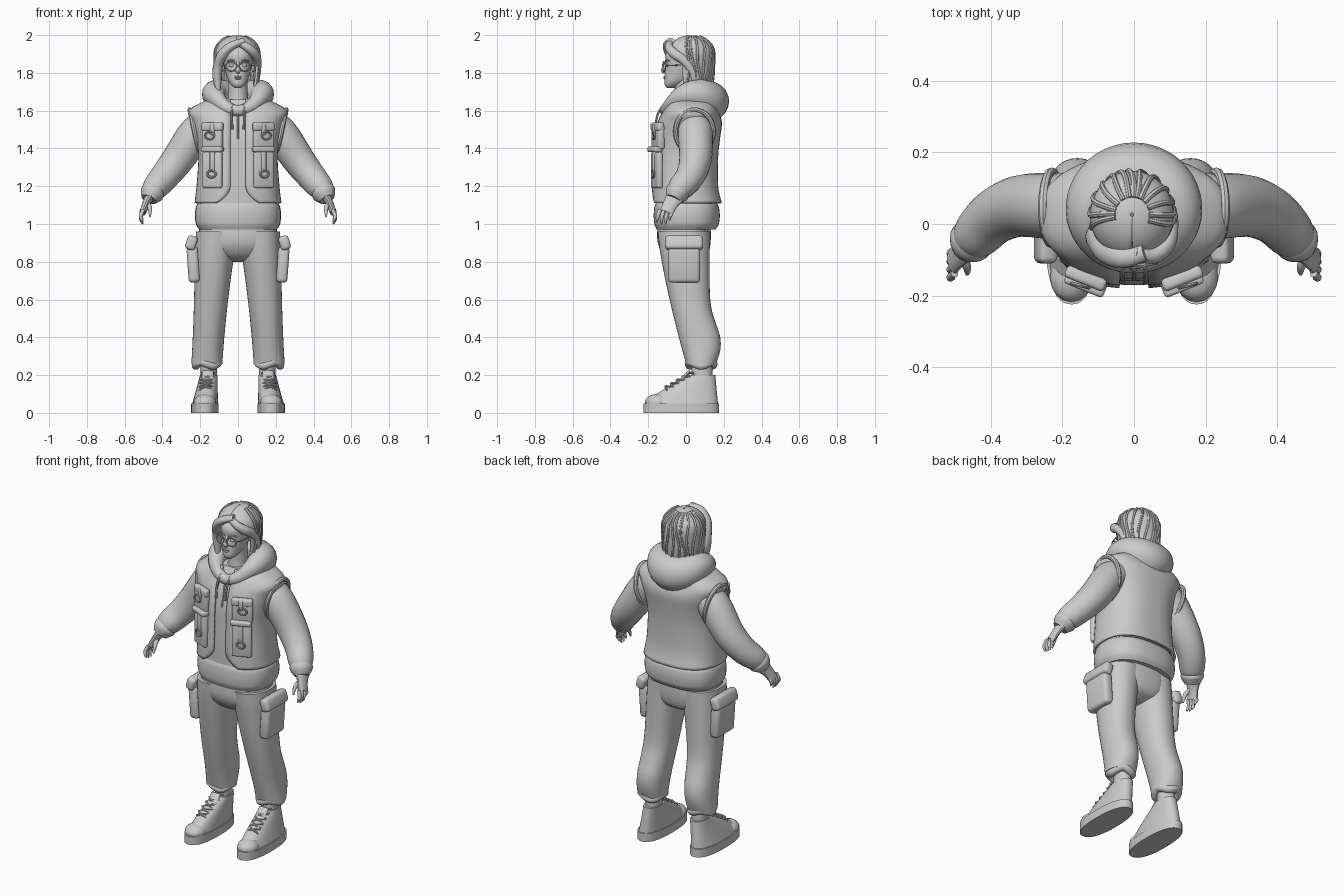
import bpy
import bmesh
from math import sin, cos, pi, radians, asin, exp, sqrt
from mathutils import Vector, Matrix

if "Cube" in bpy.data.objects:
    bpy.data.objects.remove(bpy.data.objects["Cube"], do_unlink=True)

GREY = (0.6, 0.6, 0.6, 1)
clay = bpy.data.materials.new("plain grey")
clay.use_nodes = True
clay.diffuse_color = GREY
clay.node_tree.nodes["Principled BSDF"].inputs["Base Color"].default_value = GREY
parts = []


def finish(name, bm, mirror=False, thick=0):
    """Turn a bmesh into a finished object, optionally mirrored or thickened."""
    bmesh.ops.recalc_face_normals(bm, faces=bm.faces[:])
    mesh = bpy.data.meshes.new(name)
    bm.to_mesh(mesh)
    bm.free()
    mesh.materials.append(clay)
    obj = bpy.data.objects.new(name, mesh)
    bpy.context.scene.collection.objects.link(obj)
    if thick:
        solid = obj.modifiers.new("thickness", 'SOLIDIFY')
        solid.thickness, solid.offset = thick, 0
    if mirror:
        obj.modifiers.new("mirror", 'MIRROR')
    parts.append(obj)


def fractions(n):
    return [k / n for k in range(n + 1)]


def angles(n):
    return [2 * pi * k / n for k in range(n)]


def spline(pts, steps, closed=False):
    """Catmull-Rom interpolation of tuples of any length."""
    count, out = len(pts), []

    def pick(i):
        return pts[i % count] if closed else pts[min(max(i, 0), count - 1)]

    for i in range(count if closed else count - 1):
        for s in range(steps):
            t = s / steps
            out.append([b + t * ((c - a) / 2 + t * (a - 2.5 * b + 2 * c - d / 2
                        + t * (1.5 * (b - c) + (d - a) / 2)))
                        for a, b, c, d in zip(pick(i - 1), pick(i), pick(i + 1), pick(i + 2))])
    return out if closed else out + [list(pts[-1])]


def skin(name, rows, around=True, along=False, **options):
    """Join rows of points with quads and close the ends of tubes."""
    bm = bmesh.new()
    grid = [[bm.verts.new(p) for p in row] for row in rows]
    n, m = len(grid), len(grid[0])
    for i in range(n if along else n - 1):
        for j in range(m if around else m - 1):
            here, there, k = grid[i], grid[(i + 1) % n], (j + 1) % m
            bm.faces.new((here[j], here[k], there[k], there[j]))
    if around and not along:
        bm.faces.new(grid[0])
        bm.faces.new(grid[-1])
    finish(name, bm, **options)


def loft(name, rings, power=2, n=36, steps=4, **options):
    """Level rings: x, z, half width, front y, back y and maybe a front gap."""
    gapped, rows = len(rings[0]) > 5, []
    for ring in spline(rings, steps):
        x, z, rx, front, back = ring[:5]
        cy, ry = (front + back) / 2, (back - front) / 2
        start = asin(min(max(ring[5], 0) / rx, .99) ** (power / 2)) if gapped else 0
        row = []
        for j in range(n + 1 if gapped else n):
            turn = start + (2 * pi - 2 * start) * j / n
            s, c = sin(turn), cos(turn)
            px = abs(s) ** (2 / power) * (1 if s > 0 else -1)
            py = abs(c) ** (2 / power) * (1 if c > 0 else -1)
            row.append((x + rx * px, cy - ry * py, z))
        rows.append(row)
    skin(name, rows, around=not gapped, **options)


def tube(name, pts, flat=1, ref=(0, 1, 0), closed=False, n=14, steps=4, **options):
    """Path of x, y, z, radius; flat scales the section along ref."""
    path, rows = spline(pts, steps, closed), []
    last = len(path) - 1
    for i, p in enumerate(path):
        ahead = path[(i + 1) % len(path)] if closed else path[min(i + 1, last)]
        behind = path[i - 1] if closed else path[max(i - 1, 0)]
        along = (Vector(ahead[:3]) - Vector(behind[:3])).normalized()
        side = along.cross(Vector(ref)).normalized()
        up = side.cross(along) * flat
        rows.append([Vector(p[:3]) + p[3] * (side * cos(a) + up * sin(a)) for a in angles(n)])
    skin(name, rows, along=closed, **options)


def cord(name, pts, r, **options):
    tube(name, [(*p, r) for p in pts], n=8, **options)


def hoop(name, centre, width, height, r):
    x, y, z = centre
    cord(name, [(x + width * cos(a), y + width * cos(a) / 4, z + height * sin(a)) for a in angles(12)],
         r, closed=True, steps=2, mirror=True)


def box(name, loc, size, turn=0, lean=0, bevel=.01):
    bm = bmesh.new()
    bmesh.ops.create_cube(bm, size=1)
    bmesh.ops.scale(bm, vec=size, verts=bm.verts)
    bmesh.ops.bevel(bm, geom=bm.edges[:], offset=bevel, segments=3, profile=.5, affect='EDGES')
    spin = Matrix.Rotation(radians(turn), 4, 'Z') @ Matrix.Rotation(radians(lean), 4, 'Y')
    bmesh.ops.transform(bm, matrix=Matrix.Translation(loc) @ spin, verts=bm.verts)
    finish(name, bm, mirror=True)


def ball(name, loc, size, mirror=False):
    bm = bmesh.new()
    bmesh.ops.create_uvsphere(bm, u_segments=16, v_segments=10, radius=1)
    place = Matrix.Translation(loc) @ Matrix.Diagonal((*size, 1))
    bmesh.ops.transform(bm, matrix=place, verts=bm.verts)
    finish(name, bm, mirror)


# Shoes: sole, upper, toe cap, tongue and laces
loft("shoe_sole", [(.175, z, .073, -.225, .175) for z in (0, .05)], 2.4, mirror=True)
loft("shoe_upper", [(.175 - .02 * t, .04 + .16 * t, .069 - .023 * t, -.22 + .23 * t ** 1.3, .17 - .015 * t)
                    for t in fractions(6)], 2.3, mirror=True)
ball("shoe_toe_cap", (.175, -.15, .055), (.06, .068, .045), mirror=True)
tube("shoe_tongue", [(.17, -.09, .13, .03), (.16, -.03, .17, .03), (.16, .02, .22, .03)],
     flat=.3, mirror=True)
for t in fractions(4):
    y, z, x = -.11 + .12 * t, .13 + .07 * t, .17 - .01 * t
    for s in (-1, 1):
        cord("shoe_lace", [(x - .035 * s, y + .01, z - .01), (x, y, z + .01), (x + .035 * s, y + .03, z + .01)],
             .005, mirror=True)

# Trousers: ankles, tapering legs with a full calf, gathered cuffs and hips
loft("ankle", [(.155, z, .043, .03, .14) for z in (.15, .27)], mirror=True)
loft("trouser_leg", [(.11 + .055 * t ** .8, .96 - .7 * t, .112 - .03 * sin(t * pi / 2),
                      -.15 + .15 * t ** 1.3, .125 + .06 * exp(-25 * (t - .85) ** 2))
                     for t in fractions(10)], 2.2, mirror=True)
tube("trouser_cuff", [(.163 + .06 * sin(a), .08 - .065 * cos(a), .26 + .01 * sin(3 * a), .022) for a in angles(12)],
     ref=(0, 0, 1), closed=True, mirror=True)
loft("trouser_hips", [(0, .8, .03, -.05, .05), (0, .83, .15, -.11, .11), (0, .9, .21, -.15, .13),
                      (0, 1, .2, -.15, .13)], 2.4)
box("cargo_pocket", (.237, -.01, .785), (.06, .17, .19), lean=4, bevel=.02)
box("cargo_flap", (.247, -.01, .9), (.055, .2, .075), lean=-18, bevel=.018)

# Hooded top: body, waistband, sleeves, hood and strings
torso = spline([(0, 1.11, .21, -.16, .17), (0, 1.2, .2, -.16, .15), (0, 1.35, .19, -.155, .15),
                (0, 1.45, .2, -.15, .16), (0, 1.54, .225, -.13, .17), (0, 1.6, .24, -.1, .15),
                (0, 1.66, .13, -.07, .13)], 4)
loft("sweater_body", torso, 2.5, steps=1)
loft("sweater_waistband", [(0, .97 + .15 * t, .205 + .023 * s, -.155 - .016 * s, .155 + .024 * s)
                           for t in fractions(6) for s in [sqrt(abs(sin(pi * t)))]], 2.5)
tube("sleeve", [(.17, .05, 1.52, .09), (.23, .05, 1.47, .093), (.32, .05, 1.34, .086), (.39, .02, 1.25, .077),
                (.44, -.03, 1.19, .068), (.46, -.05, 1.16, .05)], n=24, mirror=True)
tube("sleeve_cuff", [(.445, -.035, 1.18, .06), (.457, -.05, 1.16, .063), (.472, -.067, 1.13, .042)],
     n=24, mirror=True)
hood = []
for a in angles(12):
    rear = (1 - cos(a)) / 2
    hood.append((.125 * sin(a), -.11 + .24 * rear, 1.6 + .05 * rear + .06 * sin(a) ** 2, .028 + .07 * rear))
tube("hood", hood, flat=1.05, ref=(0, 0, 1), closed=True, n=20)
cord("drawstring", [(.03, -.12, 1.63), (.033, -.15, 1.58), (.03, -.165, 1.5)], .006, mirror=True)
cord("neck_zip", [(0, -.12, 1.6), (0, -.135, 1.54), (0, -.155, 1.45)], .005)

# Open vest over the torso, its front edges curving away at the hem
grow = .014
loft("vest", [(x, z, rx + grow, front - grow, back + grow, .04 + 9 * max(0, 1.2 - z) ** 2)
              for x, z, rx, front, back in torso], 2.5, n=48, steps=1, thick=.012)
cord("vest_armhole", [(.23 + .025 * sin(a), .045 + .1 * cos(a), 1.49 + .115 * sin(a)) for a in angles(12)],
     .013, ref=(1, 0, 0), closed=True, mirror=True)

# Vest pockets and straps: name, height on the body, size, reach forward
for name, z, size, y in (("chest_pocket", 1.46, (.115, .035, .13), -.148),
                         ("chest_flap", 1.515, (.12, .036, .045), -.152),
                         ("lower_pocket", 1.285, (.11, .03, .19), -.155),
                         ("lower_pocket_flap", 1.395, (.118, .045, .03), -.165),
                         ("chest_strap", 1.5, (.024, .022, .06), -.165),
                         ("hanging_strap", 1.335, (.028, .022, .11), -.168)):
    box(name, (.135, y, z), size, turn=22, bevel=min(size) / 3)
hoop("chest_ring", (.15, -.172, 1.468), .024, .02, .005)
hoop("strap_ring", (.14, -.175, 1.265), .022, .018, .006)

# Hands
tube("palm", [(.47, -.06, 1.14, .025), (.485, -.08, 1.11, .02), (.505, -.105, 1.06, .018)],
     flat=2, mirror=True)
for k, tip in enumerate((1.01, 1, 1, 1.02)):
    y = -.138 + .022 * k
    tube("finger", [(.502, y, 1.075, .011), (.514, y - .01, 1.045, .01),
                    (.512, y - .014, tip + .02, .009), (.504, y - .014, tip, .004)], mirror=True)
tube("thumb", [(.48, -.085, 1.11, .013), (.467, -.12, 1.085, .012), (.466, -.14, 1.04, .005)], mirror=True)

# Neck, head and face
loft("neck", [(0, 1.58, .07, -.08, .08), (0, 1.67, .053, -.06, .06), (0, 1.8, .05, -.06, .06)])
loft("head", [(0, 1.72, .016, -.1, -.06), (0, 1.737, .036, -.113, -.03), (0, 1.77, .055, -.114, .03),
              (0, 1.85, .076, -.107, .1), (0, 1.91, .079, -.104, .11), (0, 1.98, .035, -.03, .06)], 2.2)
tube("nose", [(0, -.104, 1.86, .008), (0, -.116, 1.83, .009), (0, -.12, 1.814, .014), (0, -.11, 1.8, .008)])
for name, z in (("upper_lip", 1.78), ("lower_lip", 1.77)):
    ball(name, (0, -.113, z), (.02, .007, .005))
ball("eye", (.033, -.099, 1.84), (.014, .008, .008), mirror=True)
ball("ear", (.08, .005, 1.835), (.01, .018, .03), mirror=True)
cord("eyebrow", [(.014, -.107, 1.862), (.035, -.104, 1.869), (.056, -.09, 1.862)], .004, mirror=True)

# Round glasses
hoop("glasses_rim", (.036, -.116, 1.834), .029, .025, .0035)
cord("glasses_bridge", [(-.008, -.122, 1.84), (0, -.124, 1.842), (.008, -.122, 1.84)], .003, ref=(0, 0, 1))
cord("glasses_arm", [(.064, -.108, 1.84), (.082, -.06, 1.84), (.085, .01, 1.845)], .003,
     ref=(0, 0, 1), mirror=True)

# Hair: domed bob with an open face, side sweeps from the parting, raised strands
bob = []
for t in [f * f for f in fractions(12)]:
    dome = min(3 * t, 1)
    full = max(.03, sqrt(dome * (2 - dome)) - .16 * t ** 4)
    gap = .105 * full * min(1, max(0, 4 * t - .6))
    bob.append((-.005, 1.993 - .29 * t, .112 * full, .025 - .12 * full, .025 + .118 * full, gap))
loft("hair_shell", bob, n=40, steps=2, thick=.012)
tube("hair_sweep_left", [(0, -.08, 1.965, .018), (.05, -.09, 1.935, .022), (.088, -.06, 1.9, .026),
                         (.1, -.01, 1.865, .024), (.1, .035, 1.8, .02), (.095, .05, 1.72, .01)], mirror=False)
tube("hair_sweep_right", [(.03, -.08, 1.967, .018), (-.03, -.095, 1.945, .022), (-.08, -.075, 1.9, .027),
                          (-.105, -.045, 1.84, .026), (-.11, -.035, 1.77, .024), (-.1, -.05, 1.68, .006)], flat=1.3)
for k, f in enumerate(fractions(12)):
    a = radians(80 + 200 * f)
    strand = []
    for x, z, rx, front, back, gap in bob[2:]:
        wave = a + .12 * sin(18 * z + k)
        strand.append((x + rx * sin(wave), (front + back) / 2 - (back - front) / 2 * cos(wave), z, .014))
    tube("hair_strand", strand, flat=.65, ref=(-cos(a), -sin(a), 0), n=8, steps=2)

# Smooth shading with crisp edges
bpy.ops.object.select_all(action='DESELECT')
for obj in parts:
    obj.select_set(True)
bpy.context.view_layer.objects.active = parts[0]
bpy.ops.object.shade_smooth_by_angle(angle=radians(40))
